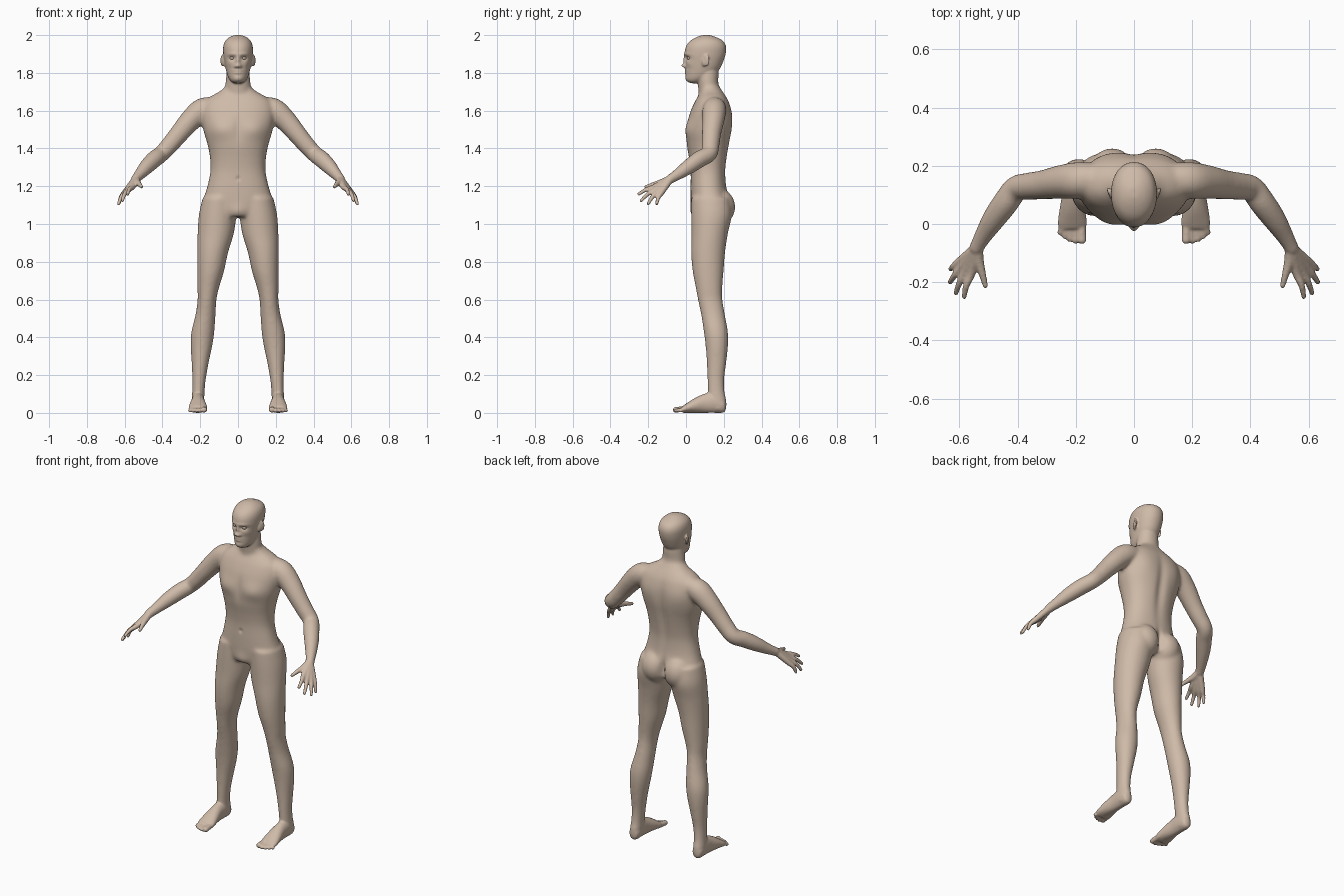
import bpy, bmesh, math
from mathutils import Vector, Matrix


def loft(bm, rings, axis=None, seg=32, sub=4, grow=0.0, power=2.0):
    """Skin smoothly interpolated elliptical rings (x, y, z, radius_a, radius_b)."""
    n, pts = len(rings), []
    for i in range(n - 1):
        q = [rings[max(i - 1, 0)], rings[i], rings[i + 1], rings[min(i + 2, n - 1)]]
        for k in range(sub):
            t = k / sub
            pts.append([0.5 * (2 * b + (c - a) * t + (2 * a - 5 * b + 4 * c - d) * t * t
                               + (3 * b - a - 3 * c + d) * t ** 3) for a, b, c, d in zip(*q)])
    pts.append(list(rings[-1]))
    loops = []
    for i, p in enumerate(pts):
        c = Vector(p[:3])
        t = axis or Vector(pts[min(i + 1, len(pts) - 1)][:3]) - Vector(pts[max(i - 1, 0)][:3])
        t = t.normalized()
        u = Vector((1, 0, 0))
        u = (u - t * u.dot(t)).normalized()
        v = t.cross(u)
        loop = []
        for s in range(seg):
            ca, sa = math.cos(math.tau * s / seg), math.sin(math.tau * s / seg)
            ca = math.copysign(abs(ca) ** (2 / power), ca)
            sa = math.copysign(abs(sa) ** (2 / power), sa)
            loop.append(bm.verts.new(c + u * ca * (p[3] + grow) + v * sa * (p[4] + grow)))
        loops.append(loop)
    for a, b in zip(loops, loops[1:]):
        for s in range(seg):
            bm.faces.new((a[s], a[(s + 1) % seg], b[(s + 1) % seg], b[s]))
    bm.faces.new(loops[0][::-1])
    bm.faces.new(loops[-1])


def ball(bm, c, r, rot=0.0):
    m = Matrix.Translation(c) @ Matrix.Rotation(rot, 4, 'Z') @ Matrix.Diagonal((*r, 1))
    bmesh.ops.create_uvsphere(bm, u_segments=24, v_segments=16, radius=1, matrix=m)


def digit(bm, *pts):
    """Finger or toe: round tube of (x, y, z, r) with a ball tip."""
    loft(bm, [(*p, p[3]) for p in pts], seg=12)
    x, y, z, r = pts[-1]
    ball(bm, (x, y, z), (r, r, r))


def mirror(bm):
    d = bmesh.ops.duplicate(bm, geom=bm.verts[:] + bm.edges[:] + bm.faces[:])['geom']
    bmesh.ops.scale(bm, vec=(-1, 1, 1), verts=[g for g in d if isinstance(g, bmesh.types.BMVert)])


def fuse(bm, voxel, iterations):
    """Merge overlapping volumes into one skin and relax it."""
    bmesh.ops.recalc_face_normals(bm, faces=bm.faces[:])
    me = bpy.data.meshes.new("fuse")
    bm.to_mesh(me)
    bm.free()
    ob = bpy.data.objects.new("fuse", me)
    bpy.context.collection.objects.link(ob)
    r = ob.modifiers.new("remesh", 'REMESH')
    r.mode, r.voxel_size = 'VOXEL', voxel
    s = ob.modifiers.new("smooth", 'SMOOTH')
    s.factor, s.iterations = 0.5, iterations
    out = bmesh.new()
    out.from_object(ob, bpy.context.evaluated_depsgraph_get())
    bpy.data.objects.remove(ob)
    return out


Z, Y = Vector((0, 0, 1)), Vector((0, -1, 0))


def levels(rows):
    """Rows of (z, front y, back y, half width) to rings."""
    return [(0, (f + b) / 2, z, w, (b - f) / 2) for z, f, b, w in rows]


core = bmesh.new()
# arm
loft(core, [(*p, p[3]) for p in [
    (.13, .155, 1.622, .05), (.19, .15, 1.603, .061), (.25, .145, 1.55, .056),
    (.31, .135, 1.48, .049), (.36, .13, 1.42, .045), (.405, .122, 1.372, .042),
    (.44, .075, 1.345, .043), (.48, .02, 1.307, .039), (.515, -.035, 1.268, .03),
    (.535, -.07, 1.246, .025), (.547, -.095, 1.23, .024)]], grow=.002)
# leg
loft(core, [
    (.10, .13, 1.14, .085, .10), (.108, .135, 1.05, .097, .106), (.118, .125, .95, .094, .095),
    (.134, .117, .85, .08, .088), (.145, .117, .75, .069, .08), (.158, .122, .66, .055, .068),
    (.164, .128, .6, .048, .063), (.172, .143, .52, .051, .061), (.186, .158, .43, .059, .062),
    (.193, .163, .36, .056, .058), (.2, .162, .27, .044, .05), (.206, .158, .18, .034, .043),
    (.21, .16, .11, .031, .043), (.212, .165, .06, .032, .049), (.212, .17, .012, .028, .043)],
    axis=Z, grow=.002)
# buttock
ball(core, (.075, .166, 1.09), (.085, .095, .1))
mirror(core)
# torso
loft(core, levels([
    (1.73, .07, .175, .064), (1.70, .075, .195, .10), (1.675, .063, .212, .145),
    (1.64, .043, .23, .183), (1.58, .018, .243, .195), (1.5, .003, .243, .184),
    (1.42, .004, .23, .161), (1.35, .016, .218, .148), (1.28, .024, .21, .146),
    (1.2, .024, .214, .162), (1.13, .025, .23, .183), (1.07, .032, .235, .193),
    (1.04, .045, .22, .17)]), axis=Z, seg=48, power=2.25)
# neck
loft(core, [(0, .13, 1.66, .07, .06), (0, .122, 1.71, .066, .055), (0, .116, 1.75, .064, .053),
            (0, .115, 1.79, .06, .056), (0, .115, 1.83, .055, .055)], axis=Z, grow=.002)
core = fuse(core, .008, 10)

fine = bmesh.new()
# hand: palm bones and fingers
wrist = (.54, -.082, 1.24, .02)
for knuckle, tip in [((.558, -.165, 1.197), (.584, -.25, 1.158)),
                     ((.577, -.16, 1.184), (.612, -.237, 1.124)),
                     ((.591, -.147, 1.174), (.632, -.2, 1.107)),
                     ((.6, -.13, 1.166), (.63, -.155, 1.108))]:
    k, t = Vector(knuckle), Vector(tip)
    mid = (k + t) / 2 + Vector((.005, -.003, .005))
    digit(fine, wrist, (*k, .0155), (*mid, .0115), (*t, .009))
digit(fine, (.538, -.08, 1.24, .02), (.534, -.125, 1.222, .018), (.522, -.17, 1.21, .013), (.511, -.212, 1.197, .0095))
# foot
loft(fine, [(.212, .208, .038, .022, .03), (.212, .19, .044, .031, .044), (.212, .15, .056, .035, .056),
            (.212, .10, .051, .036, .051), (.212, .05, .04, .044, .04), (.212, .005, .026, .05, .026),
            (.213, -.018, .018, .047, .018)], axis=Y)
# toes
for x0, x1, y, r in [(.18, .179, -.054, .0155), (.2, .201, -.058, .0105), (.217, .22, -.052, .0105),
                     (.233, .238, -.042, .0105), (.246, .254, -.029, .0105)]:
    digit(fine, (x0, .01, .022, r), (x0, -.015, .02, r), (x1, y, r + .001, r))
# ear
ball(fine, (.083, .108, 1.866), (.007, .02, .032), -.45)
ball(fine, (.076, .098, 1.858), (.009, .014, .024))
mirror(fine)
# head
loft(fine, levels([
    (1.745, .025, .075, .02), (1.757, .006, .10, .038), (1.78, -.001, .145, .053),
    (1.82, -.001, .178, .065), (1.86, -.003, .197, .073), (1.90, -.008, .21, .078),
    (1.94, .0, .212, .078), (1.97, .023, .195, .067), (1.99, .058, .157, .043),
    (2.0, .09, .125, .016)]), axis=Z, seg=48, power=2.1)
tmp = bpy.data.meshes.new("core")
core.to_mesh(tmp)
core.free()
fine.from_mesh(tmp)
bpy.data.meshes.remove(tmp)
body = fuse(fine, .0055, 3)

# sculpted bumps: centre, spread, push along y (mirrored in x)
bumps = [
    ((0, 0, 1.866), (.008, .04, .015), -.012), ((0, 0, 1.838), (.010, .04, .008), -.02),
    ((.013, 0, 1.834), (.006, .04, .006), -.008), ((.031, 0, 1.878), (.014, .04, .008), .012),
    ((.03, 0, 1.899), (.02, .04, .006), -.004), ((0, 0, 1.813), (.018, .04, .004), -.006),
    ((0, 0, 1.80), (.015, .04, .004), -.006), ((0, 0, 1.768), (.017, .04, .01), -.005),
    ((.045, .02, 1.848), (.014, .03, .012), -.004),
    ((0, .24, 1.42), (.02, .04, .12), -.012), ((0, .25, 1.09), (.012, .05, .045), -.025),
    ((.09, .02, 1.5), (.045, .05, .035), -.013), ((0, 0, 1.5), (.016, .04, .05), .005),
    ((0, .02, 1.24), (.007, .03, .008), .006), ((.1, .23, 1.56), (.045, .04, .05), .007),
    ((0, .04, 1.06), (.03, .04, .03), -.01)]
for v in body.verts:
    x, y, z = abs(v.co.x), v.co.y, v.co.z
    for c, s, push in bumps:
        if abs(z - c[2]) < 3 * s[2] and abs(x - c[0]) < 3 * s[0] and abs(y - c[1]) < 3 * s[1]:
            e = ((x - c[0]) / s[0]) ** 2 + ((y - c[1]) / s[1]) ** 2 + ((z - c[2]) / s[2]) ** 2
            v.co.y += push * math.exp(-e / 2)
floor = min(v.co.z for v in body.verts)
bmesh.ops.translate(body, verts=body.verts[:], vec=(0, 0, -floor))

skin = bpy.data.materials.new("skin")
skin.diffuse_color = (.62, .49, .39, 1)
eyes = bmesh.new()
ball(eyes, (.031, .0175, 1.878), (.013, .0125, .009))
mirror(eyes)
bmesh.ops.recalc_face_normals(eyes, faces=eyes.faces[:])
for name, bm in (("body", body), ("eyes", eyes)):
    me = bpy.data.meshes.new(name)
    for f in bm.faces:
        f.smooth = True
    bm.to_mesh(me)
    bm.free()
    me.materials.append(skin)
    bpy.context.collection.objects.link(bpy.data.objects.new(name, me))
